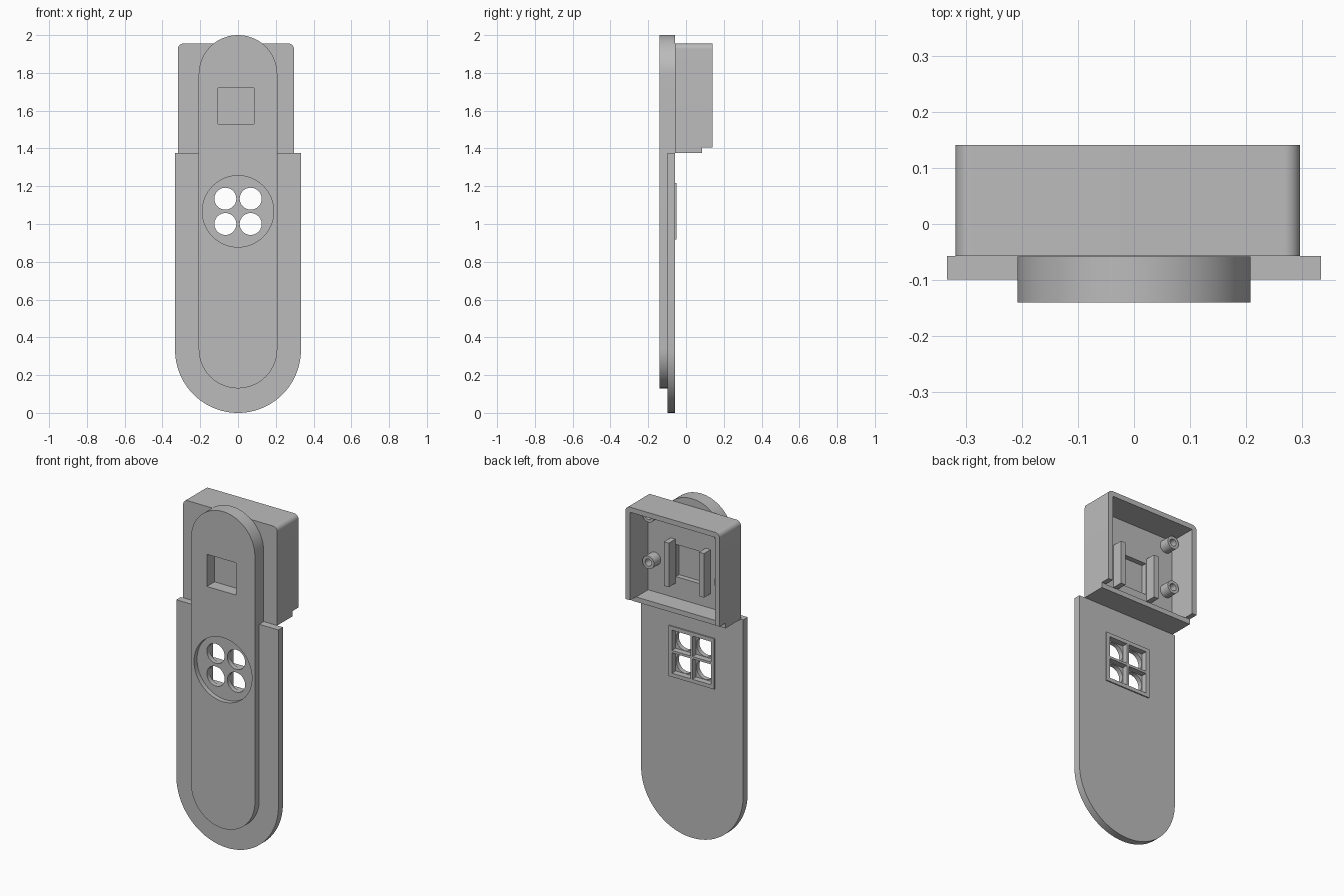
import bpy, bmesh
from math import radians, sin, cos

cube = bpy.data.objects.get("Cube")
if cube:
    bpy.data.objects.remove(cube)

grey = bpy.data.materials.new("plain grey")
grey.use_nodes = True
colour = (0.5, 0.5, 0.5, 1)
grey.diffuse_color = colour
grey.node_tree.nodes["Principled BSDF"].inputs["Base Color"].default_value = colour


def arc(cx, cz, r, start, end, steps):
    angles = [radians(start + (end - start) * i / steps) for i in range(steps + 1)]
    return [(cx + r * cos(a), cz + r * sin(a)) for a in angles]


def rect(x0, x1, z0, z1):
    return [(x0, z0), (x1, z0), (x1, z1), (x0, z1)]


def circle(cx, cz, r, steps=48):
    return arc(cx, cz, r, 0, 360, steps)[:-1]


def prism(name, outline, y0, y1):
    """Extrude an x-z outline along y."""
    bm = bmesh.new()
    face = bm.faces.new([bm.verts.new((x, y0, z)) for x, z in outline])
    moved = bmesh.ops.extrude_face_region(bm, geom=[face])["geom"]
    verts = [v for v in moved if isinstance(v, bmesh.types.BMVert)]
    bmesh.ops.translate(bm, vec=(0, y1 - y0, 0), verts=verts)
    bmesh.ops.recalc_face_normals(bm, faces=bm.faces)
    mesh = bpy.data.meshes.new(name)
    bm.to_mesh(mesh)
    bm.free()
    mesh.materials.append(grey)
    obj = bpy.data.objects.new(name, mesh)
    bpy.context.collection.objects.link(obj)
    return obj


def cut(obj, cutters):
    """Subtract the cutters and bake the result into the mesh."""
    for cutter in cutters:
        mod = obj.modifiers.new("cut", "BOOLEAN")
        mod.operation = "DIFFERENCE"
        mod.solver = "EXACT"
        mod.object = cutter
    bpy.context.view_layer.update()
    graph = bpy.context.evaluated_depsgraph_get()
    mesh = bpy.data.meshes.new_from_object(obj.evaluated_get(graph))
    obj.modifiers.clear()
    obj.data = mesh


BACK = -0.057
HOLE_Z = 1.067
parts, helpers = [], []


def cutter(*args):
    obj = prism(*args)
    obj.hide_render = True
    helpers.append(obj)
    return obj


# Cutters for the four openings
holes, cells = [], []
for sx in (-1, 1):
    for sz in (-1, 1):
        x, z = sx * 0.067, HOLE_Z + sz * 0.067
        holes.append(cutter("hole_cutter", circle(x, z, 0.058), -0.3, 0.1))
        cells.append(cutter("cell_cutter", rect(x - 0.06, x + 0.06, z - 0.06, z + 0.06), -0.085, 0.1))
openings = holes + cells

# Wide back plate with a rounded lower end
R = 0.333
plate = prism("back_plate", arc(0, R, R, 180, 360, 48) + [(R, 1.375), (-R, 1.375)], -0.099, BACK)
cut(plate, openings)

# Raised front strip with two round ends
r = 0.208
strip = prism("front_strip", arc(0, 0.13 + r, r, 180, 360, 40) + arc(0, 2 - r, r, 0, 180, 40),
              -0.14, BACK - 0.001)
disc = cutter("disc_cutter", circle(0, HOLE_Z, 0.189, 64), -0.3, -0.112)
window = cutter("window_cutter", rect(-0.105, 0.085, 1.53, 1.72), -0.3, -0.068)
cut(strip, openings + [disc, window])

# Thin raised grid on the back
grid = prism("speaker_grid", rect(-0.149, 0.149, HOLE_Z - 0.149, HOLE_Z + 0.149), BACK - 0.02, -0.05)
cut(grid, cells)

# Open-backed housing with rounded top corners
L, W, T, C = -0.318, 0.296, 1.955, 0.028
housing = prism("housing", [(L, 1.375), (W, 1.375)] + arc(W - C, T - C, C, 0, 90, 10)
                + arc(L + C, T - C, C, 90, 180, 10), BACK, 0.141)
cavity = cutter("cavity_cutter", rect(L + 0.03, W - 0.03, 1.404, T - 0.03), -0.027, 0.3)
notch = cutter("notch_cutter", rect(-1, 1, 1.2, 1.406), 0.085, 0.3)
recess = cutter("recess_cutter", rect(-0.105, 0.085, 1.53, 1.72), -0.2, 0.05)
cut(housing, [cavity, notch, recess])
parts += [plate, strip, grid, housing]

# Hollow screw posts and retaining rails inside the housing
MID = (L + W) / 2
for side, word in ((-1, "right"), (1, "left")):
    for z, level in ((1.6, "lower"), (1.875, "upper")):
        x = MID + side * 0.233
        post = prism(f"{level}_{word}_post", circle(x, z, 0.038, 32), -0.03, 0.035)
        cut(post, [cutter("bore_cutter", circle(x, z, 0.021, 32), -0.026, 0.1)])
        parts.append(post)
    x = MID + side * 0.115
    parts.append(prism(f"{word}_rail", rect(x - 0.016, x + 0.016, 1.49, 1.75), -0.03, 0.035))

for obj in helpers:
    bpy.data.objects.remove(obj)

# Smooth the curved walls and keep the edges sharp
bpy.ops.object.select_all(action="DESELECT")
for obj in parts:
    obj.select_set(True)
bpy.context.view_layer.objects.active = plate
bpy.ops.object.shade_smooth_by_angle(angle=radians(30))
